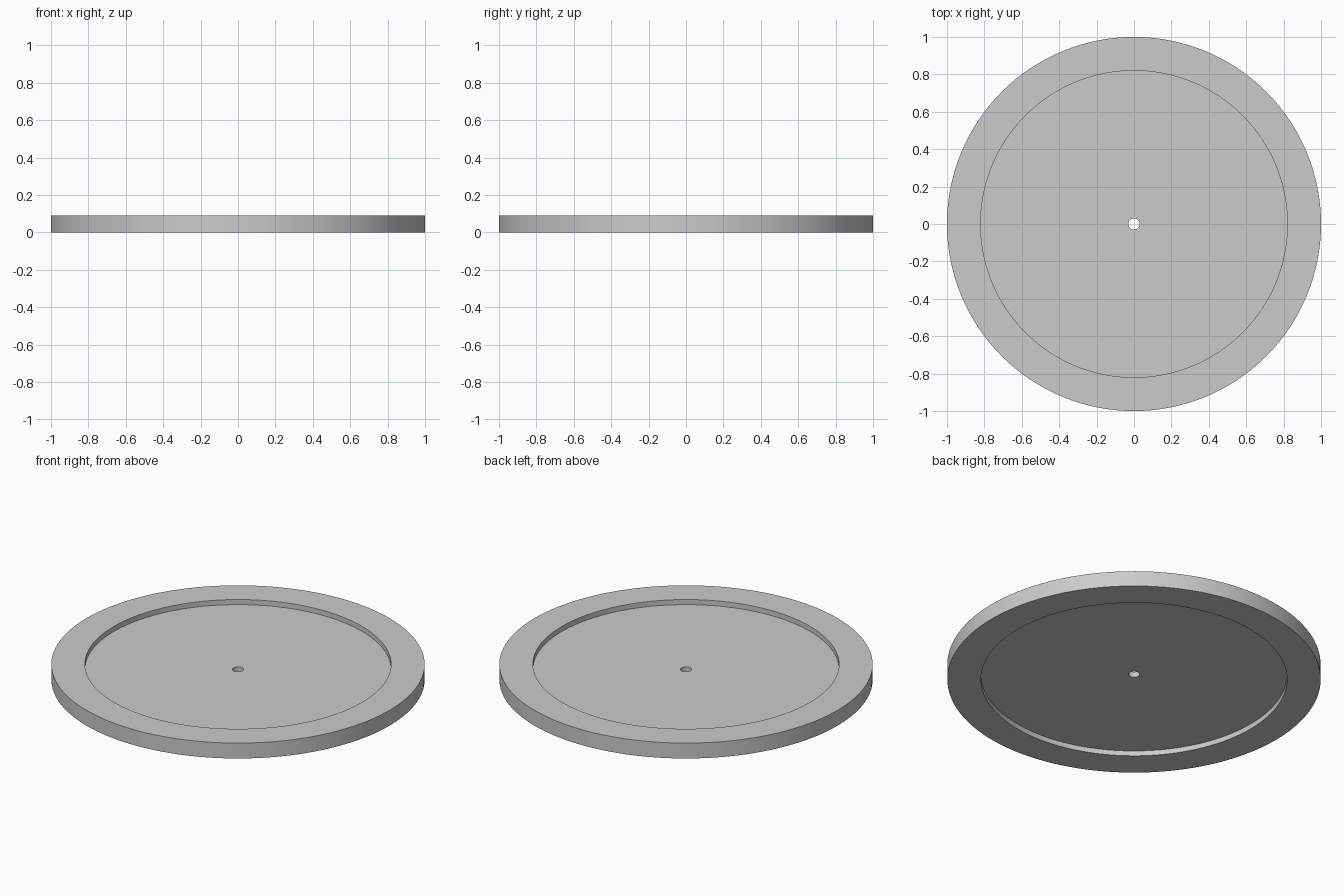
import bpy
import bmesh
import math
from mathutils import Matrix

if "Cube" in bpy.data.objects:
    bpy.data.objects.remove(bpy.data.objects["Cube"], do_unlink=True)

SEGMENTS = 128
HEIGHT = 0.091
RECESS = 0.03

grey = bpy.data.materials.new("light grey")
grey.use_nodes = True
colour = (0.6, 0.6, 0.6, 1)
grey.diffuse_color = colour
grey.node_tree.nodes["Principled BSDF"].inputs["Base Color"].default_value = colour


def ring(name, inner, outer, bottom, top):
    """Spin a rectangular section around z into a flat ring."""
    bm = bmesh.new()
    section = [(inner, bottom), (outer, bottom), (outer, top), (inner, top)]
    loops = []
    for i in range(SEGMENTS):
        turn = Matrix.Rotation(math.tau * i / SEGMENTS, 3, "Z")
        loop = [bm.verts.new((r, 0, z)) for r, z in section]
        for v in loop:
            v.co = turn @ v.co
        loops.append(loop)
    for i, a in enumerate(loops):
        b = loops[(i + 1) % SEGMENTS]
        for j in range(4):
            k = (j + 1) % 4
            bm.faces.new((a[j], b[j], b[k], a[k]))
    bmesh.ops.recalc_face_normals(bm, faces=bm.faces[:])
    mesh = bpy.data.meshes.new(name)
    bm.to_mesh(mesh)
    bm.free()
    mesh.materials.append(grey)
    obj = bpy.data.objects.new(name, mesh)
    bpy.context.collection.objects.link(obj)
    bpy.ops.object.select_all(action="DESELECT")
    obj.select_set(True)
    bpy.context.view_layer.objects.active = obj
    bpy.ops.object.shade_smooth_by_angle(angle=math.radians(30))
    return obj


# Thick outer rim
ring("outer_rim", 0.82, 1.0, 0, HEIGHT)
# Thin web, recessed on both sides, with the centre hole
ring("recessed_web", 0.03, 0.82, RECESS, HEIGHT - RECESS)
